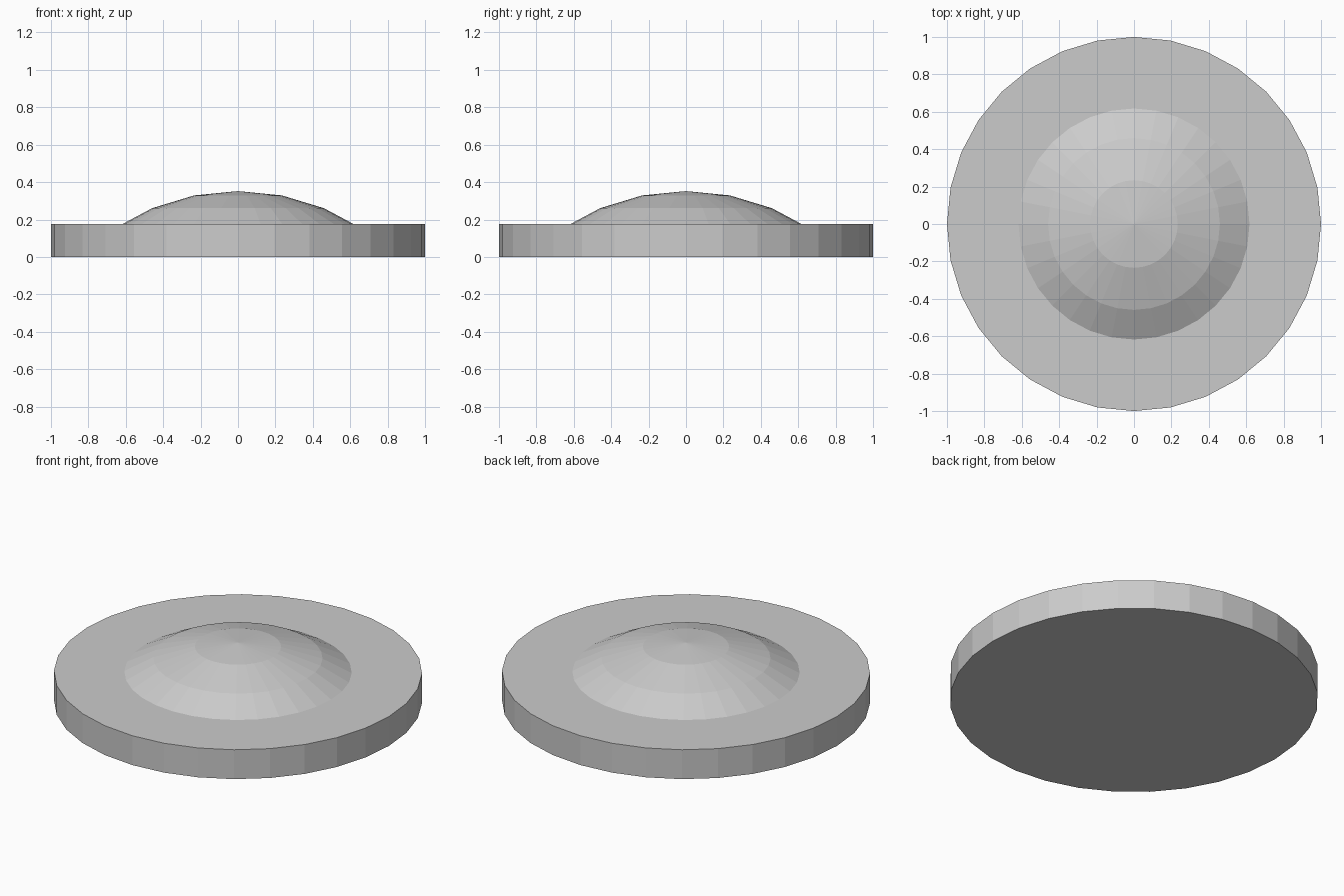
import bpy, bmesh
from math import sin, cos, pi

if "Cube" in bpy.data.objects:
    bpy.data.objects.remove(bpy.data.objects["Cube"])

SIDES = 32
DISC_H = 0.176       # thickness of the flat disc
TOP = 0.352          # top of the dome
R = 1.2              # radius of the sphere the dome is cut from


def ring_point(i):
    """(radius, z) of the i-th ring of a 16-ring sphere, counted from its top."""
    a = i * pi / 16
    return R * sin(a), TOP - R * (1 - cos(a))


# Dome rings; the third one is cut where it meets the disc
p1, p2, p3 = ring_point(1), ring_point(2), ring_point(3)
t = (p2[1] - DISC_H) / (p2[1] - p3[1])
foot = (p2[0] + t * (p3[0] - p2[0]), DISC_H)

# Side profile from bottom edge up to the dome's last ring
profile = [(1, 0), (1, DISC_H), foot, p2, p1]

bm = bmesh.new()
rings = [[bm.verts.new((r * cos(2 * pi * k / SIDES), r * sin(2 * pi * k / SIDES), z))
          for k in range(SIDES)] for r, z in profile]
tip = bm.verts.new((0, 0, TOP))
bm.faces.new(rings[0][::-1])                      # flat underside
for k in range(SIDES):
    n = (k + 1) % SIDES
    for low, high in zip(rings, rings[1:]):       # rim, flat border, dome bands
        bm.faces.new((low[k], low[n], high[n], high[k]))
    bm.faces.new((rings[-1][k], rings[-1][n], tip))   # dome cap
bmesh.ops.recalc_face_normals(bm, faces=bm.faces)

mesh = bpy.data.meshes.new("domed_disc")
bm.to_mesh(mesh)
bm.free()
bpy.context.collection.objects.link(bpy.data.objects.new("domed_disc", mesh))
